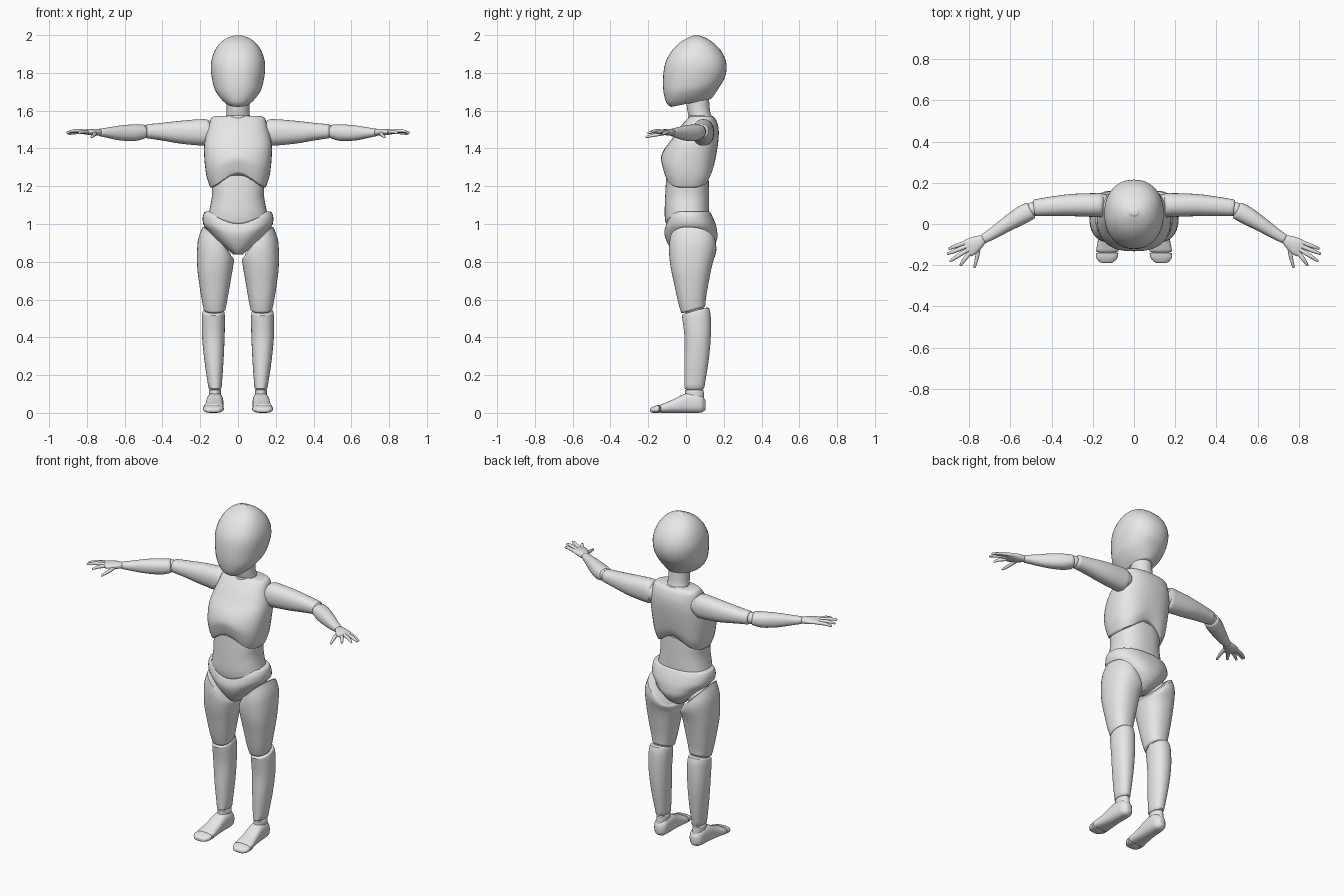
import bpy, bmesh, math
from mathutils import Vector

if "Cube" in bpy.data.objects:
    bpy.data.objects.remove(bpy.data.objects["Cube"])

SEG = 40
grey = bpy.data.materials.new("matte_grey")
grey.diffuse_color = (0.8, 0.8, 0.8, 1)
grey.use_nodes = True
grey.node_tree.nodes["Principled BSDF"].inputs["Base Color"].default_value = grey.diffuse_color


def finish(name, bm, mirror):
    bmesh.ops.recalc_face_normals(bm, faces=bm.faces)
    me = bpy.data.meshes.new(name)
    bm.to_mesh(me)
    bm.free()
    me.materials.append(grey)
    ob = bpy.data.objects.new(name, me)
    bpy.context.collection.objects.link(ob)
    if mirror:
        ob.modifiers.new("mirror", "MIRROR").use_axis[0] = True
    return ob


def spline(rings, sub):
    """Smooth interpolation of (centre, u, v) rings."""
    out = []
    for i in range(len(rings) - 1):
        a, b = rings[i], rings[i + 1]
        p = rings[i - 1] if i else a
        n = rings[i + 2] if i + 2 < len(rings) else b
        for s in range(sub):
            t = s / sub
            out.append(tuple(
                0.5 * (2 * b0 + (b1 - pr) * t + (2 * pr - 5 * b0 + 4 * b1 - nx) * t * t
                       + (3 * b0 - pr - 3 * b1 + nx) * t ** 3)
                for pr, b0, b1, nx in zip(p, a, b, n)))
    return out + [rings[-1]]


def loft(name, rings, power=2.2, mirror=False, edge=0.006, warp=None, seg=SEG, sub=4):
    """Skin through super-elliptic rings, with small rounded rims at both ends."""
    rings = spline(rings, sub)

    def rim(r, inner):
        d = (r[0] - inner[0]).normalized() * edge
        k = 1 - 1.2 * edge / min(r[1].length, r[2].length)
        return [(r[0] + d * 0.7, r[1] * (1 + k) / 2 * 0.99, r[2] * (1 + k) / 2 * 0.99),
                (r[0] + d, r[1] * k, r[2] * k)]
    rings = rim(rings[0], rings[1])[::-1] + rings + rim(rings[-1], rings[-2])
    bm = bmesh.new()
    loops = []
    for c, u, v in rings:
        loop = []
        for i in range(seg):
            a = 2 * math.pi * i / seg
            x, y = math.cos(a), math.sin(a)
            p = c + u * math.copysign(abs(x) ** (2 / power), x) + v * math.copysign(abs(y) ** (2 / power), y)
            loop.append(bm.verts.new(warp(p) if warp else p))
        loops.append(loop)
    for a, b in zip(loops, loops[1:]):
        for i in range(seg):
            j = (i + 1) % seg
            bm.faces.new((a[i], a[j], b[j], b[i]))
    bm.faces.new(loops[0])
    bm.faces.new(loops[-1])
    return finish(name, bm, mirror)


def level(z, x0, x1, y0, y1, sx=0, sy=0):
    """Horizontal ring by its bounds, optionally sloped along x or y."""
    rx, ry = (x1 - x0) / 2, (y1 - y0) / 2
    return Vector(((x0 + x1) / 2, (y0 + y1) / 2, z)), Vector((rx, 0, sx * rx)), Vector((0, ry, sy * ry))


def wide(z, w, y0, y1, sy=0):
    return level(z, -w, w, y0, y1, 0, sy)


def limb(name, pts, **kw):
    """Mirrored limb through (x, y, z, half width, half height) points."""
    rings = []
    for i, p in enumerate(pts):
        t = Vector(pts[min(i + 1, len(pts) - 1)][:3]) - Vector(pts[max(i - 1, 0)][:3])
        side = t.cross(Vector((0, 0, 1))).normalized()
        rings.append((Vector(p[:3]), side * p[3], side.cross(t).normalized() * p[4]))
    return loft(name, rings, mirror=True, **kw)


def ball(name, centre, r):
    bm = bmesh.new()
    bmesh.ops.create_uvsphere(bm, u_segments=24, v_segments=14, radius=r)
    bmesh.ops.translate(bm, verts=bm.verts, vec=centre)
    return finish(name, bm, True)


def bump(x, w):
    return 0.5 * (1 + math.cos(math.pi * min(1, abs(x) / w)))


def clamp(t):
    return max(0.0, min(1.0, t))


# Head and neck
loft("head", [wide(1.645, .066, -.085, .138, .2), wide(1.668, .092, -.105, .155, .18),
              wide(1.71, .122, -.118, .178, .12), wide(1.76, .136, -.122, .203, .06),
              wide(1.82, .144, -.117, .215), wide(1.87, .140, -.103, .209), wide(1.92, .122, -.073, .184),
              wide(1.96, .093, -.033, .144), wide(1.985, .058, .01, .105), wide(1.996, .024, .038, .075)],
     edge=0.004)
loft("neck", [wide(1.57, .064, .015, .135), wide(1.60, .06, .007, .127), wide(1.66, .06, .0, .122)], 2)
loft("neck_base", [wide(1.55, .066, .01, .14), wide(1.572, .066, .012, .139)], 2, edge=.003)


# Chest with an arched lower edge
def chest_arch(p):
    p.z += .08 * bump(p.x, .16) * clamp((1.42 - p.z) / .23)
    return p


loft("chest", [wide(1.195, .148, -.113, .13), wide(1.25, .166, -.125, .147), wide(1.32, .176, -.132, .158),
               wide(1.40, .18, -.108, .167), wide(1.46, .172, -.068, .173), wide(1.51, .157, -.034, .172),
               wide(1.55, .147, .0, .16), wide(1.565, .138, .015, .148)], 2.5, warp=chest_arch)


# Abdomen and pelvis share a front edge that dips in the middle
def waist_dip(p):
    p.z -= .045 * bump(p.x, .18) * clamp(-p.y / .09) * clamp((p.z - .88) / .15) * clamp((1.25 - p.z) / .1)
    return p


loft("abdomen", [wide(1.05, .158, -.108, .122), wide(1.09, .148, -.113, .123), wide(1.15, .138, -.112, .122),
                 wide(1.21, .139, -.108, .121), wide(1.30, .135, -.10, .118)], 2.4, warp=waist_dip)
loft("pelvis", [wide(.845, .032, -.06, .10), wide(.875, .07, -.085, .14), wide(.92, .118, -.102, .165),
                wide(.96, .153, -.112, .165), wide(.995, .182, -.114, .158), wide(1.035, .187, -.107, .143),
                wide(1.06, .18, -.095, .13)], 2.3, warp=waist_dip)

# Legs
loft("thigh", [level(.905, .035, .188, -.085, .158, 1.02, -.1), level(.86, .022, .213, -.09, .16, .5, -.03),
               level(.78, .025, .216, -.083, .138), level(.68, .042, .205, -.062, .118),
               level(.60, .056, .192, -.043, .106, 0, .12), level(.55, .066, .182, -.026, .102, 0, .28)],
     2.3, True)
loft("shin", [level(.535, .073, .187, -.022, .122, 0, .28), level(.50, .069, .191, -.018, .131, 0, .15),
              level(.40, .071, .190, -.008, .131), level(.27, .077, .177, -.009, .119),
              level(.13, .087, .156, -.007, .096)], 2.2, True)
ball("hip_joint", (.11, .035, .91), .07)
ball("knee_joint", (.126, .045, .545), .05)
loft("ankle", [level(.06, .088, .155, -.008, .098), level(.12, .09, .154, -.004, .093)], 2, True, .003)


# Feet run along y, with flat soles
def foot_ring(y, x, w, z0, z1):
    return Vector((x, y, (z0 + z1) / 2)), Vector((w, 0, 0)), Vector((0, 0, (z1 - z0) / 2))


loft("foot", [foot_ring(.098, .12, .022, .012, .075), foot_ring(.08, .12, .038, .002, .095),
              foot_ring(.04, .121, .043, 0, .106), foot_ring(-.01, .123, .045, 0, .10),
              foot_ring(-.07, .126, .048, 0, .07), foot_ring(-.132, .13, .055, 0, .045)], 2.6, True)
loft("toes", [foot_ring(-.142, .13, .054, 0, .042), foot_ring(-.165, .132, .051, 0, .037),
              foot_ring(-.184, .133, .036, .002, .028)], 2.6, True)

# Arms
limb("upper_arm", [(.155, .092, 1.483, .056, .06), (.18, .092, 1.485, .058, .07), (.30, .092, 1.486, .054, .061),
                   (.40, .086, 1.489, .047, .047), (.482, .079, 1.491, .040, .037)])
limb("forearm", [(.503, .065, 1.489, .043, .038), (.55, .04, 1.483, .044, .044), (.62, -.003, 1.482, .036, .04),
                 (.68, -.042, 1.483, .029, .029), (.73, -.072, 1.485, .023, .02)])
ball("shoulder_joint", (.158, .09, 1.485), .058)
ball("elbow_joint", (.493, .072, 1.49), .034)

# Hands with four fingers and a thumb
limb("palm", [(.733, -.074, 1.485, .022, .017), (.76, -.09, 1.486, .034, .018),
              (.79, -.109, 1.487, .042, .015), (.812, -.123, 1.486, .04, .011)], seg=24, edge=.004)
fingers = {"little_finger": ((.826, -.093, 1.486), (.865, -.107, 1.484), (.898, -.12, 1.476)),
           "ring_finger": ((.824, -.112, 1.489), (.868, -.13, 1.491), (.905, -.145, 1.484)),
           "middle_finger": ((.815, -.13, 1.49), (.857, -.156, 1.494), (.892, -.18, 1.489)),
           "index_finger": ((.802, -.145, 1.487), (.825, -.174, 1.488), (.842, -.2, 1.481)),
           "thumb": ((.755, -.112, 1.481), (.762, -.16, 1.472), (.775, -.21, 1.461))}
for name, (a, b, c) in fingers.items():
    back = [p + (p - q) * .35 for p, q in zip(a, b)]
    limb(name, [(*back, .011, .011), (*a, .0105, .0105), (*b, .0095, .0095), (*c, .006, .006)],
         seg=14, edge=.004, power=2)

# Smooth shading with crisp rims
for ob in bpy.context.scene.objects:
    ob.select_set(True)
    bpy.context.view_layer.objects.active = ob
bpy.ops.object.shade_smooth_by_angle(angle=math.radians(45))
